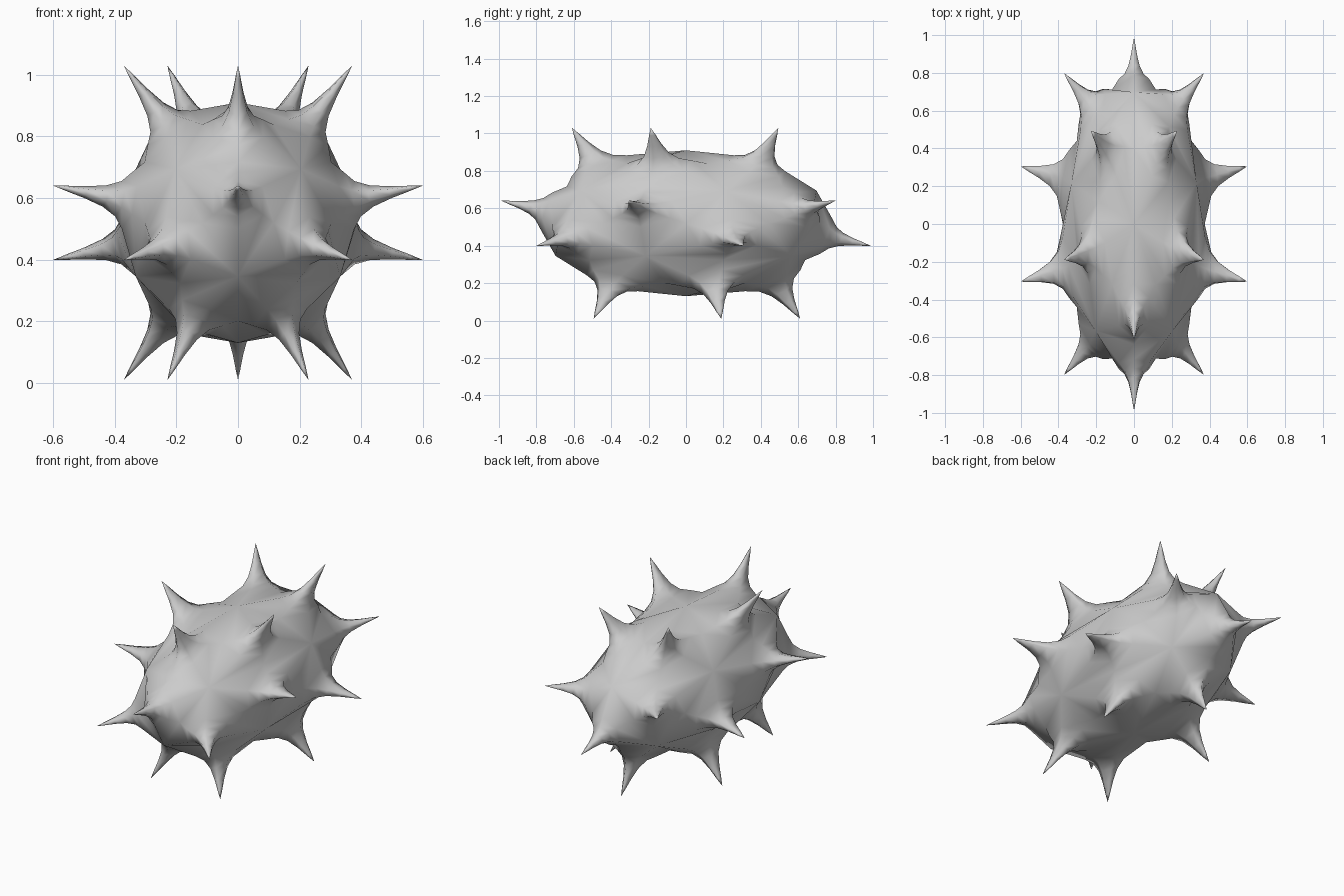
import bpy, bmesh
from math import cos, sin, radians
from mathutils import Vector, Matrix

if "Cube" in bpy.data.objects:
    bpy.data.objects.remove(bpy.data.objects["Cube"])

BODY = Vector((0.39, 0.78, 0.39))      # ellipsoid radii
LIFT = Vector((0.252, 0.225, 0.252))   # spike length per axis
CENTRE = Vector((0, 0, 0.52))
# spike profile: (angular radius, fraction of spike length)
PROFILE = [(0.24, 0.03), (0.15, 0.12), (0.09, 0.30), (0.05, 0.56), (0.022, 0.82)]


def place(direction, axis, lift):
    p = Vector(a * b for a, b in zip(direction, BODY))
    return p + Vector(a * b for a, b in zip(axis, LIFT)) * lift + CENTRE


# icosahedron that lays out the twenty spikes
ico = bmesh.new()
bmesh.ops.create_icosphere(ico, subdivisions=1, radius=1,
                           matrix=Matrix.Rotation(radians(90), 4, 'Z'))

bm = bmesh.new()
for face in ico.faces:
    axis = face.calc_center_median().normalized()
    corners = [v.co.normalized() for v in face.verts]
    # corners and bulged edge midpoints surround each spike
    rim = []
    for i, a in enumerate(corners):
        rim += [a, (a + corners[(i + 1) % 3]).normalized() * 0.96]
    rings = [[bm.verts.new(place(d, axis, 0)) for d in rim]]
    for r, lift in PROFILE:
        ring = []
        for d in rim:
            side = (d - axis * d.dot(axis)).normalized()
            ring.append(bm.verts.new(place(axis * cos(r) + side * sin(r), axis, lift)))
        rings.append(ring)
    for lo, hi in zip(rings, rings[1:]):
        for i in range(6):
            j = (i + 1) % 6
            bm.faces.new((lo[i], lo[j], hi[j], hi[i]))
    # spike tip
    tip = bm.verts.new(place(axis, axis, 1))
    for i in range(6):
        bm.faces.new((rings[-1][i], rings[-1][(i + 1) % 6], tip))
ico.free()

bmesh.ops.remove_doubles(bm, verts=bm.verts, dist=0.0005)
bmesh.ops.recalc_face_normals(bm, faces=bm.faces)
for f in bm.faces:
    f.smooth = True
mesh = bpy.data.meshes.new("spiky_body")
bm.to_mesh(mesh)
bm.free()
bpy.context.collection.objects.link(bpy.data.objects.new("spiky_body", mesh))
